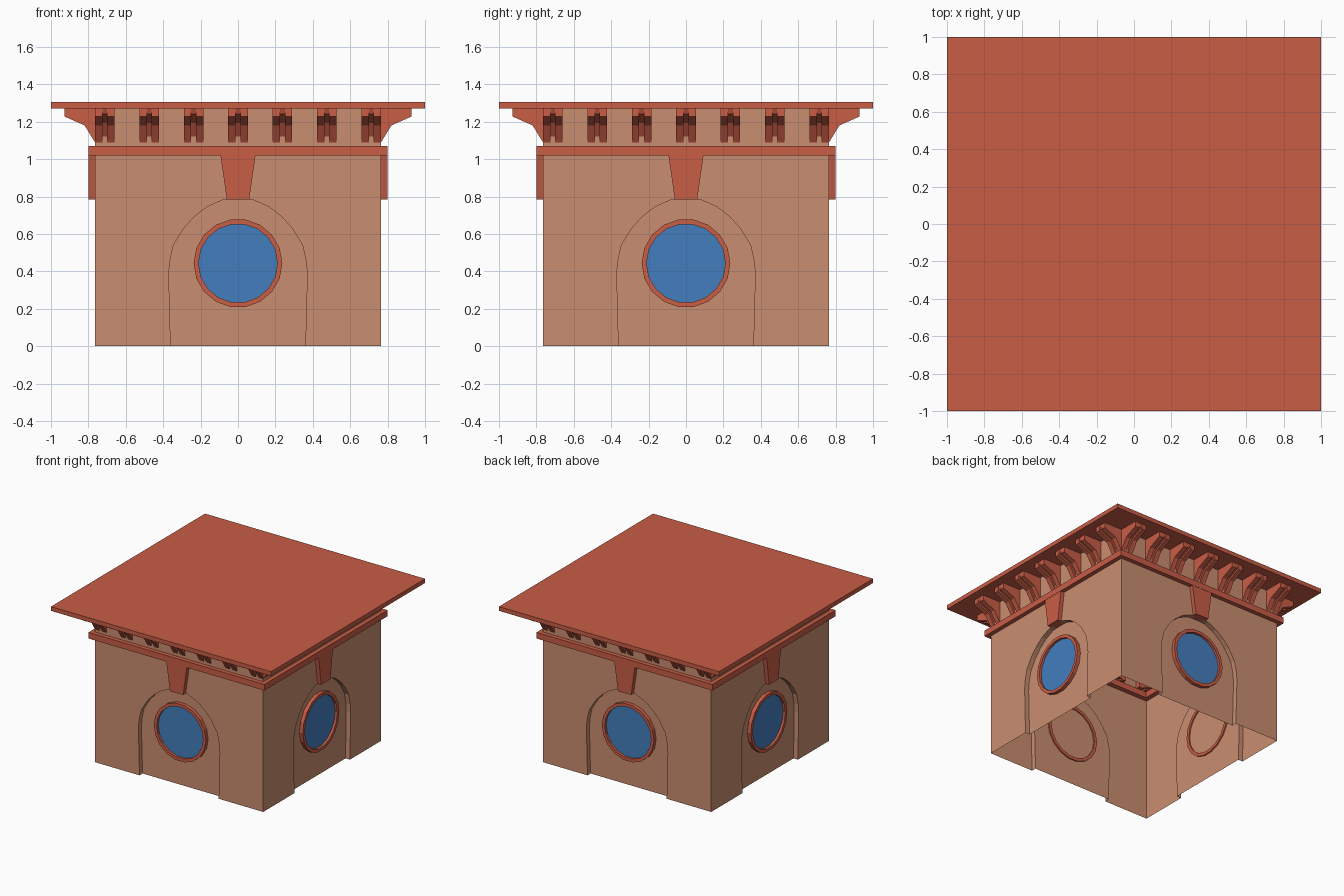
import bpy, bmesh, math
from mathutils import Matrix, Vector

cube = bpy.data.objects.get("Cube")
if cube:
    bpy.data.objects.remove(cube, do_unlink=True)


def material(name, rgb):
    m = bpy.data.materials.new(name)
    m.use_nodes = True
    m.diffuse_color = (*rgb, 1)
    m.node_tree.nodes["Principled BSDF"].inputs["Base Color"].default_value = (*rgb, 1)
    return m


TAN = material("tan plaster", (0.584, 0.266, 0.162))
RED = material("terracotta red", (0.578, 0.109, 0.060))
BLUE = material("window blue", (0.056, 0.212, 0.515))

HALF = 0.765       # half width of the walls
RECESS = 0.725     # distance of the arch back plate from the centre
EAVES = 1.27       # top of the walls
SIDES = ["front", "left", "back", "right"]


def turn(k):
    return Matrix.Rotation(k * math.pi / 2, 4, "Z")


def finish(name, bm, mat, matrix=None, fix_normals=True):
    if fix_normals:
        bmesh.ops.recalc_face_normals(bm, faces=bm.faces)
    if matrix:
        bm.transform(matrix)
    me = bpy.data.meshes.new(name)
    bm.to_mesh(me)
    bm.free()
    me.materials.append(mat)
    ob = bpy.data.objects.new(name, me)
    bpy.context.collection.objects.link(ob)
    return ob


def add_prism(bm, points, offset):
    """Closed prism from a planar outline pushed along an offset."""
    a = [bm.verts.new(p) for p in points]
    b = [bm.verts.new(Vector(p) + Vector(offset)) for p in points]
    bm.faces.new(a)
    bm.faces.new(b[::-1])
    for i in range(len(a)):
        j = (i + 1) % len(a)
        bm.faces.new((a[j], a[i], b[i], b[j]))


# Walls: thin shell with a shallow arched recess on every side
half_arch = [(0.36, 0), (0.37, 0.38), (0.365, 0.45), (0.345, 0.54), (0.29, 0.63),
             (0.235, 0.69), (0.165, 0.745), (0.085, 0.78)]
arch = [(-x, z) for x, z in half_arch] + [(0, 0.79)] + half_arch[::-1]
bm = bmesh.new()
for k in range(4):
    def vert(x, y, z):
        return bm.verts.new(turn(k) @ Vector((x, y, z)))
    rim = [vert(x, -HALF, z) for x, z in arch]
    back = [vert(x, -RECESS, z) for x, z in arch]
    bm.faces.new([vert(-HALF, -HALF, 0)] + rim + [vert(HALF, -HALF, 0),
                 vert(HALF, -HALF, EAVES), vert(-HALF, -HALF, EAVES)])
    bm.faces.new(back)
    for i in range(len(rim) - 1):
        bm.faces.new((rim[i], rim[i + 1], back[i + 1], back[i]))
bmesh.ops.remove_doubles(bm, verts=bm.verts, dist=0.0001)
finish("walls", bm, TAN)

# Roof slab
bm = bmesh.new()
bmesh.ops.create_cube(bm, size=1, matrix=Matrix.LocRotScale(
    (0, 0, 1.2875), None, (2, 2, 0.035)))
finish("roof_slab", bm, RED)

# Cornice band: square frame around the walls
bm = bmesh.new()
loops = []
for r, z in [(0.8, 1.02), (0.8, 1.07), (0.725, 1.07), (0.725, 1.02)]:
    loops.append([bm.verts.new((sx * r, sy * r, z))
                  for sx, sy in [(-1, -1), (1, -1), (1, 1), (-1, 1)]])
for i in range(4):
    for j in range(4):
        a, b, n = loops[i], loops[(i + 1) % 4], (j + 1) % 4
        bm.faces.new((a[j], a[n], b[n], b[j]))
finish("cornice_band", bm, RED)

# Round window dimensions
SEG, WIN_Z = 18, 0.443


def circle(bm, r, y):
    return [bm.verts.new((r * math.cos(t), y, WIN_Z + r * math.sin(t)))
            for t in (2 * math.pi * i / SEG for i in range(SEG))]


def bracket_outline(x, inset):
    """Side outline of a bracket, its underside raised by the inset."""
    pts = [(-0.725, EAVES), (-0.928, EAVES), (-0.928, 1.228),
           (-0.82, 1.18), (-0.765, 1.09), (-0.725, 1.09)]
    return [(x, y + (inset if i in (2, 3, 4) else 0), z + (inset if i > 1 else 0))
            for i, (y, z) in enumerate(pts)]


for k, side in enumerate(SIDES):
    # Keystone
    bm = bmesh.new()
    add_prism(bm, [(-0.095, -0.798, 1.03), (-0.06, -0.798, 0.785),
                   (0.06, -0.798, 0.785), (0.095, -0.798, 1.03)], (0, 0.085, 0))
    finish(side + "_keystone", bm, RED, turn(k))

    # Window frame ring
    bm = bmesh.new()
    rings = [circle(bm, r, y) for r, y in
             [(0.237, -0.755), (0.211, -0.755), (0.211, -0.715), (0.237, -0.715)]]
    for i in range(4):
        a, b = rings[i], rings[(i + 1) % 4]
        for j in range(SEG):
            n = (j + 1) % SEG
            bm.faces.new((a[j], a[n], b[n], b[j]))
    finish(side + "_window_frame", bm, RED, turn(k))

    # Window glass, facing outward
    bm = bmesh.new()
    bm.faces.new(circle(bm, 0.213, -0.735))
    finish(side + "_window_glass", bm, BLUE, turn(k), fix_normals=False)

    # Brackets under the eaves: two cheeks and a grooved middle
    for n in range(7):
        x = (n - 3) * 0.2375
        bm = bmesh.new()
        for start, width, inset in [(-0.0525, 0.04, 0), (-0.0125, 0.025, 0.012),
                                    (0.0125, 0.04, 0)]:
            add_prism(bm, bracket_outline(x + start, inset), (width, 0, 0))
        finish(f"{side}_bracket_{n + 1}", bm, RED, turn(k))
